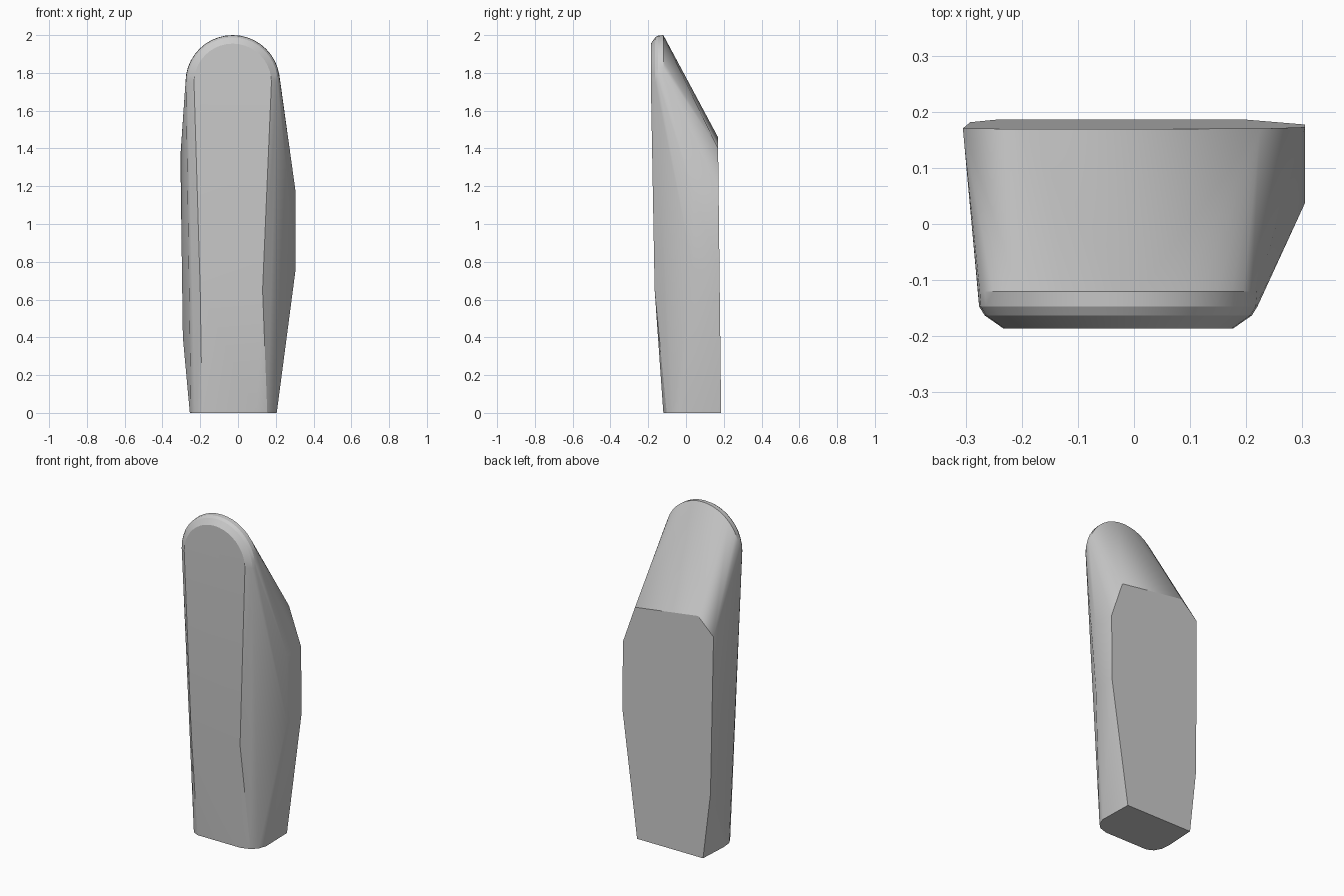
import bpy, bmesh, math

if "Cube" in bpy.data.objects:
    bpy.data.objects.remove(bpy.data.objects["Cube"])

bm = bmesh.new()

def add(points):
    for p in points:
        bm.verts.new(p)

# Rounded tip: stacked half rings forming a softened front rim
CX, CZ, STEPS = -0.028, 1.75, 20
for y, r in ((-0.12, 0.25), (-0.147, 0.248), (-0.163, 0.238), (-0.186, 0.205)):
    for i in range(STEPS + 1):
        a = math.pi * i / STEPS
        add([(CX + r * math.cos(a), y, CZ + r * math.sin(a))])

# Flat back panel outline (x, z) on a slightly leaning plane
back = [(0.2, 0), (0.305, 0.76), (0.305, 1.17), (0.225, 1.4),
        (-0.2, 1.46), (-0.305, 1.36), (-0.292, 0.4), (-0.245, 0)]
add([(x, 0.186 - 0.0115 * z, z) for x, z in back])

# Base outline with rounded front corners (x, y)
base = [(0.205, -0.02), (0.188, -0.07), (0.155, -0.102), (0.1, -0.12),
        (-0.19, -0.12), (-0.228, -0.1), (-0.249, -0.06), (-0.255, 0)]
add([(x, y, 0) for x, y in base])

# Side bulge and the front crease
add([(0.305, 0.038, 0.76), (0.305, 0.038, 1.17),
     (-0.2, -0.166, 0.65), (0.13, -0.166, 0.65)])

# Wrap everything in one convex skin
res = bmesh.ops.convex_hull(bm, input=bm.verts[:])
loose = {g for g in res["geom_interior"] + res["geom_unused"]
         if isinstance(g, bmesh.types.BMVert) and g.is_valid}
bmesh.ops.delete(bm, geom=list(loose), context='VERTS')
bmesh.ops.dissolve_limit(bm, angle_limit=math.radians(0.5),
                         verts=bm.verts[:], edges=bm.edges[:])
bmesh.ops.recalc_face_normals(bm, faces=bm.faces[:])

mesh = bpy.data.meshes.new("standing_stone")
bm.to_mesh(mesh)
bm.free()
obj = bpy.data.objects.new("standing_stone", mesh)
bpy.context.collection.objects.link(obj)

# Soft shading with crisp panel edges
bpy.context.view_layer.objects.active = obj
obj.select_set(True)
bpy.ops.object.shade_smooth_by_angle(angle=math.radians(20))
